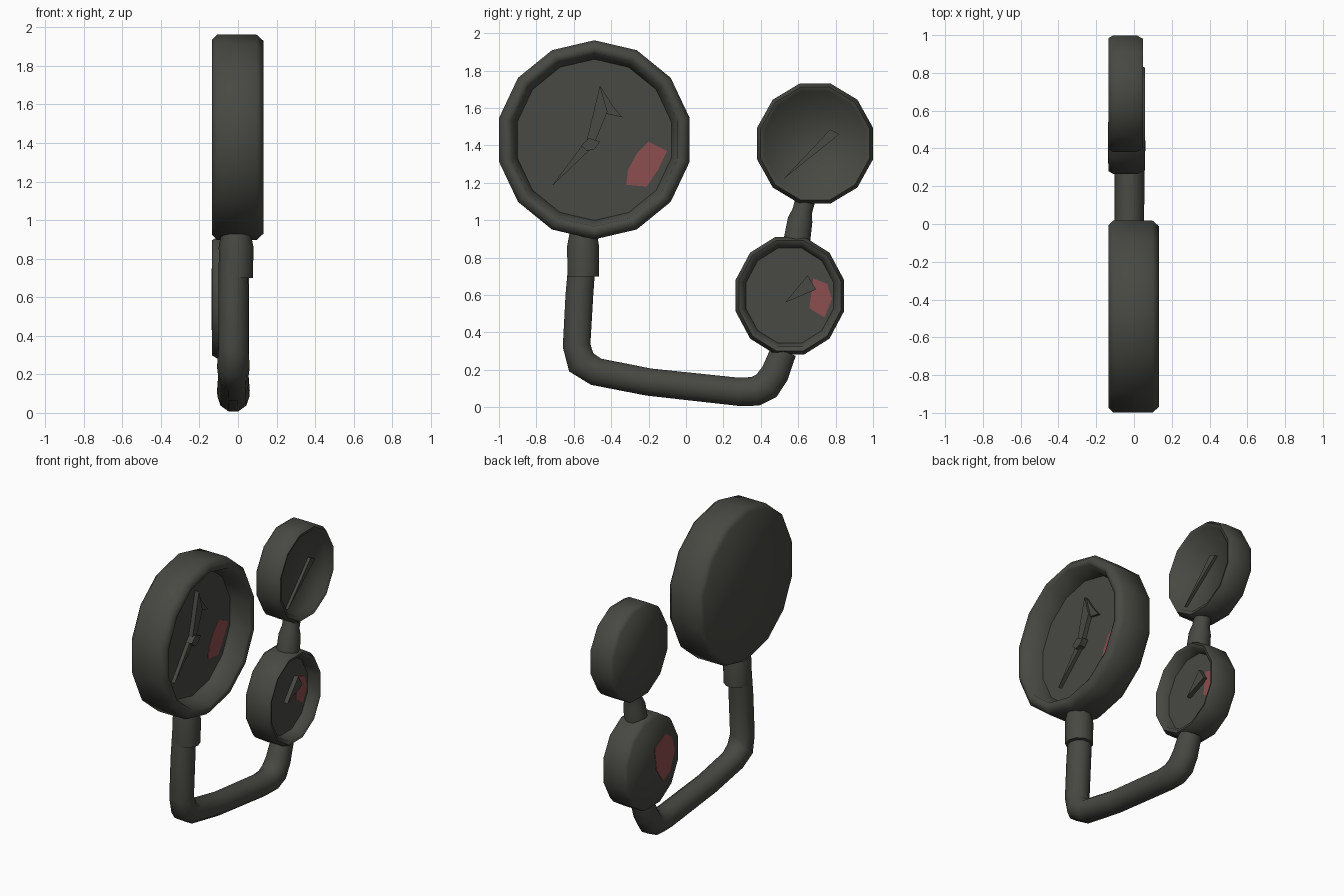
import bpy, bmesh, math
from mathutils import Vector

if "Cube" in bpy.data.objects:
    bpy.data.objects.remove(bpy.data.objects["Cube"])


def material(name, rgb):
    m = bpy.data.materials.new(name)
    m.diffuse_color = (*rgb, 1)
    m.use_nodes = True
    m.node_tree.nodes["Principled BSDF"].inputs["Base Color"].default_value = m.diffuse_color
    return m


IRON = material("dark iron", (0.065, 0.065, 0.056))
RED = material("faded red", (0.27, 0.077, 0.08))


def finish(name, bm, mat, angle=None):
    bmesh.ops.recalc_face_normals(bm, faces=bm.faces)
    me = bpy.data.meshes.new(name)
    bm.to_mesh(me)
    bm.free()
    me.materials.append(mat)
    ob = bpy.data.objects.new(name, me)
    bpy.context.collection.objects.link(ob)
    if angle:
        bpy.ops.object.select_all(action='DESELECT')
        ob.select_set(True)
        bpy.context.view_layer.objects.active = ob
        bpy.ops.object.shade_smooth_by_angle(angle=math.radians(angle))
    return ob


def skin(name, rings, angle):
    """Join a list of point rings into a capped closed body."""
    bm = bmesh.new()
    rows = [[bm.verts.new(p) for p in ring] for ring in rings]
    n = len(rows[0])
    for a, b in zip(rows, rows[1:]):
        for i in range(n):
            j = (i + 1) % n
            bm.faces.new((a[i], a[j], b[j], b[i]))
    bm.faces.new(rows[0])
    bm.faces.new(rows[-1])
    return finish(name, bm, IRON, angle)


def gauge(name, cy, cz, ry, rz, front, dial, sides):
    """Round case facing +x with a rolled rim and a recessed dial."""
    back = -0.135
    profile = [(back, 0.95), (back + 0.025, 1.0), (front - 0.035, 1.0),
               (front, 0.94), (front - 0.008, 0.87), (dial, 0.81)]
    rings = []
    for x, f in profile:
        rings.append([(x, cy + ry * f * math.cos(math.tau * (i + 0.5) / sides),
                       cz + rz * f * math.sin(math.tau * (i + 0.5) / sides))
                      for i in range(sides)])
    skin(name, rings, 65)


def tube(name, path, x, sides=10):
    """Sweep a circle along (y, z, radius) points with mitred bends."""
    pts = [Vector((x, p[0], p[1])) for p in path]
    rings = []
    for k, p in enumerate(pts):
        d0 = (p - pts[max(k - 1, 0)]).normalized()
        d1 = (pts[min(k + 1, len(pts) - 1)] - p).normalized()
        t = (d0 + d1).normalized()
        side = Vector((0, -t.z, t.y))
        rings.append([p + path[k][2] * (math.cos(a) * Vector((1, 0, 0)) + math.sin(a) * side)
                      for a in (math.tau * i / sides for i in range(sides))])
    skin(name, rings, 50)


def plate(name, outline, x, thick, mat):
    """Flat outline in y, z pushed out along x."""
    bm = bmesh.new()
    f = bm.faces.new([bm.verts.new((x, y, z)) for y, z in outline])
    ext = bmesh.ops.extrude_face_region(bm, geom=[f])
    bmesh.ops.translate(bm, vec=(thick, 0, 0),
                        verts=[v for v in ext['geom'] if isinstance(v, bmesh.types.BMVert)])
    finish(name, bm, mat)


# Gauge cases
BIG, TOP, LOW = -0.008, 0.0, -0.02
gauge("large_gauge", -0.49, 1.43, 0.522, 0.532, 0.132, BIG, 14)
gauge("upper_small_gauge", 0.69, 1.41, 0.32, 0.332, 0.048, TOP, 12)
gauge("lower_small_gauge", 0.555, 0.597, 0.3, 0.325, 0.057, LOW, 12)

# Pipe, collar and link between the small gauges
tube("bent_pipe", [(-0.55, 0.85, 0.075), (-0.57, 0.6, 0.078), (-0.585, 0.33, 0.078),
                   (-0.56, 0.24, 0.085), (-0.48, 0.19, 0.079), (-0.2, 0.135, 0.077),
                   (0.28, 0.083, 0.079), (0.37, 0.085, 0.083), (0.43, 0.115, 0.085),
                   (0.475, 0.18, 0.08), (0.522, 0.3, 0.073)], -0.024)
tube("pipe_collar", [(-0.55, 0.7, 0.088), (-0.55, 0.86, 0.09), (-0.55, 0.94, 0.075)], -0.01)
tube("gauge_link", [(0.592, 0.885, 0.075), (0.61, 1.0, 0.07), (0.622, 1.05, 0.056),
                    (0.638, 1.11, 0.056)], -0.03)

# Needles
plate("large_needle_lower", [(-0.72, 1.18), (-0.5, 1.39), (-0.54, 1.42)], BIG - 0.005, 0.03, IRON)
plate("large_needle_upper", [(-0.535, 1.41), (-0.495, 1.4), (-0.42, 1.58), (-0.46, 1.72)],
      BIG - 0.005, 0.035, IRON)
plate("large_needle_barb", [(-0.46, 1.72), (-0.43, 1.57), (-0.34, 1.55), (-0.39, 1.61)],
      BIG - 0.005, 0.02, IRON)
plate("large_needle_hub", [(-0.56, 1.4), (-0.53, 1.37), (-0.49, 1.38), (-0.46, 1.42),
                           (-0.52, 1.44)], BIG - 0.005, 0.05, IRON)
plate("upper_needle", [(0.52, 1.22), (0.82, 1.46), (0.77, 1.485), (0.7, 1.41)],
      TOP - 0.005, 0.025, IRON)
plate("lower_needle", [(0.53, 0.56), (0.695, 0.63), (0.65, 0.705)], LOW - 0.005, 0.035, IRON)

# Red warning patches on the dials and on the back of the lower case
plate("large_dial_patch", [(-0.32, 1.19), (-0.21, 1.18), (-0.15, 1.27), (-0.1, 1.37),
                           (-0.2, 1.42), (-0.26, 1.36), (-0.31, 1.27)], BIG - 0.002, 0.005, RED)
plate("lower_dial_patch", [(0.66, 0.53), (0.74, 0.48), (0.78, 0.58), (0.755, 0.66),
                           (0.68, 0.69)], LOW - 0.002, 0.005, RED)
plate("lower_back_patch", [(0.54, 0.69), (0.52, 0.53), (0.45, 0.43), (0.37, 0.47),
                           (0.32, 0.6), (0.35, 0.7), (0.42, 0.75)], -0.138, 0.005, RED)
